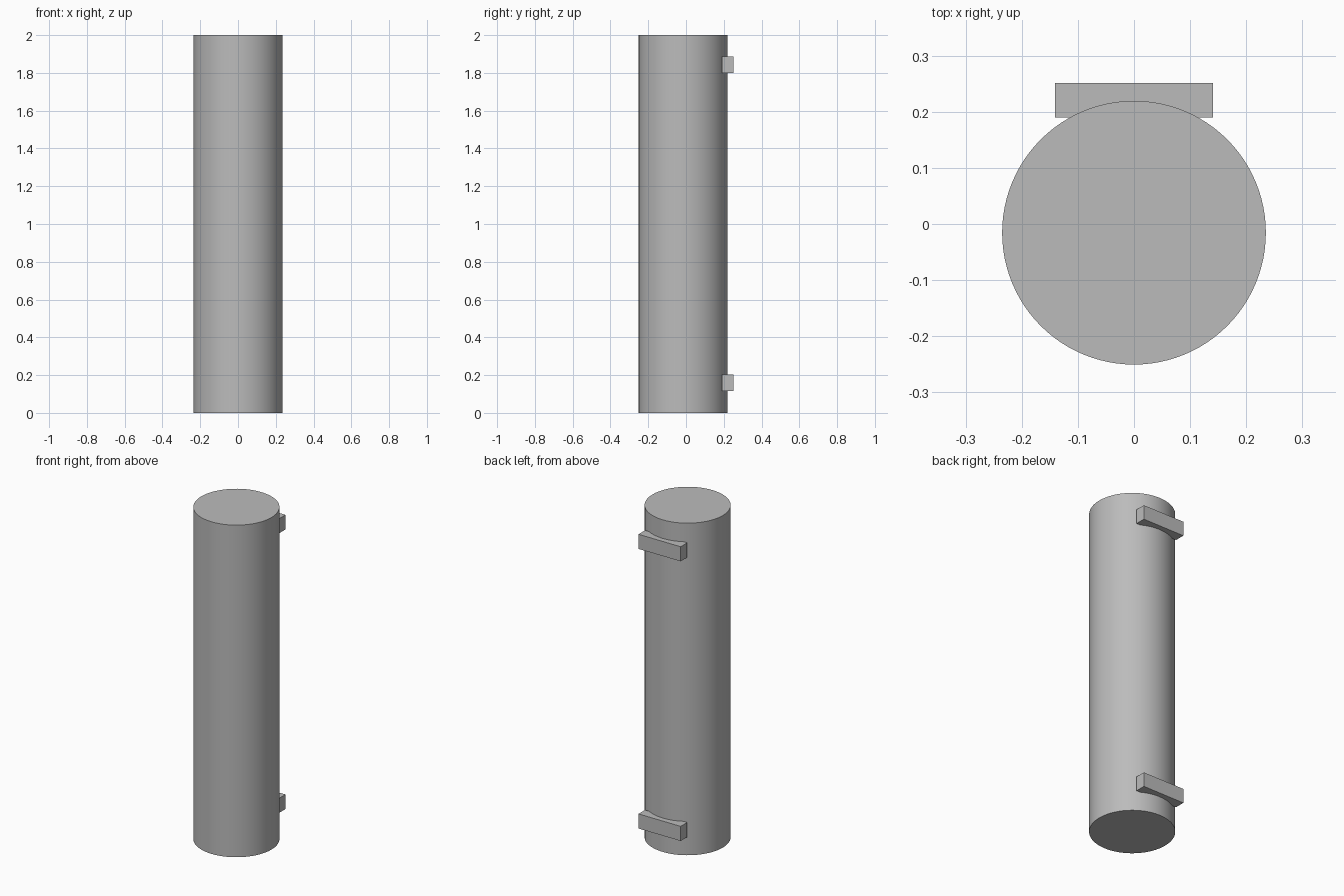
import bpy

if "Cube" in bpy.data.objects:
    bpy.data.objects.remove(bpy.data.objects["Cube"])

# Single grey finish
grey = bpy.data.materials.new("grey")
grey.diffuse_color = (0.5, 0.5, 0.5, 1)
grey.use_nodes = True
grey.node_tree.nodes["Principled BSDF"].inputs["Base Color"].default_value = grey.diffuse_color

# Main round tube
bpy.ops.mesh.primitive_cylinder_add(vertices=96, radius=0.235, depth=2,
                                    location=(0, -0.0155, 1))
body = bpy.context.object
body.name = "cylinder_body"
body.data.materials.append(grey)
bpy.ops.object.shade_smooth_by_angle()


# Mounting bars sunk into the back of the tube
def mounting_bar(name, z):
    bpy.ops.mesh.primitive_cube_add(size=1, location=(0, 0.2205, z))
    bar = bpy.context.object
    bar.name = name
    bar.scale = (0.281, 0.062, 0.088)
    bpy.ops.object.transform_apply(location=False, rotation=False, scale=True)
    bar.data.materials.append(grey)


mounting_bar("lower_mounting_bar", 0.16)
mounting_bar("upper_mounting_bar", 1.844)
